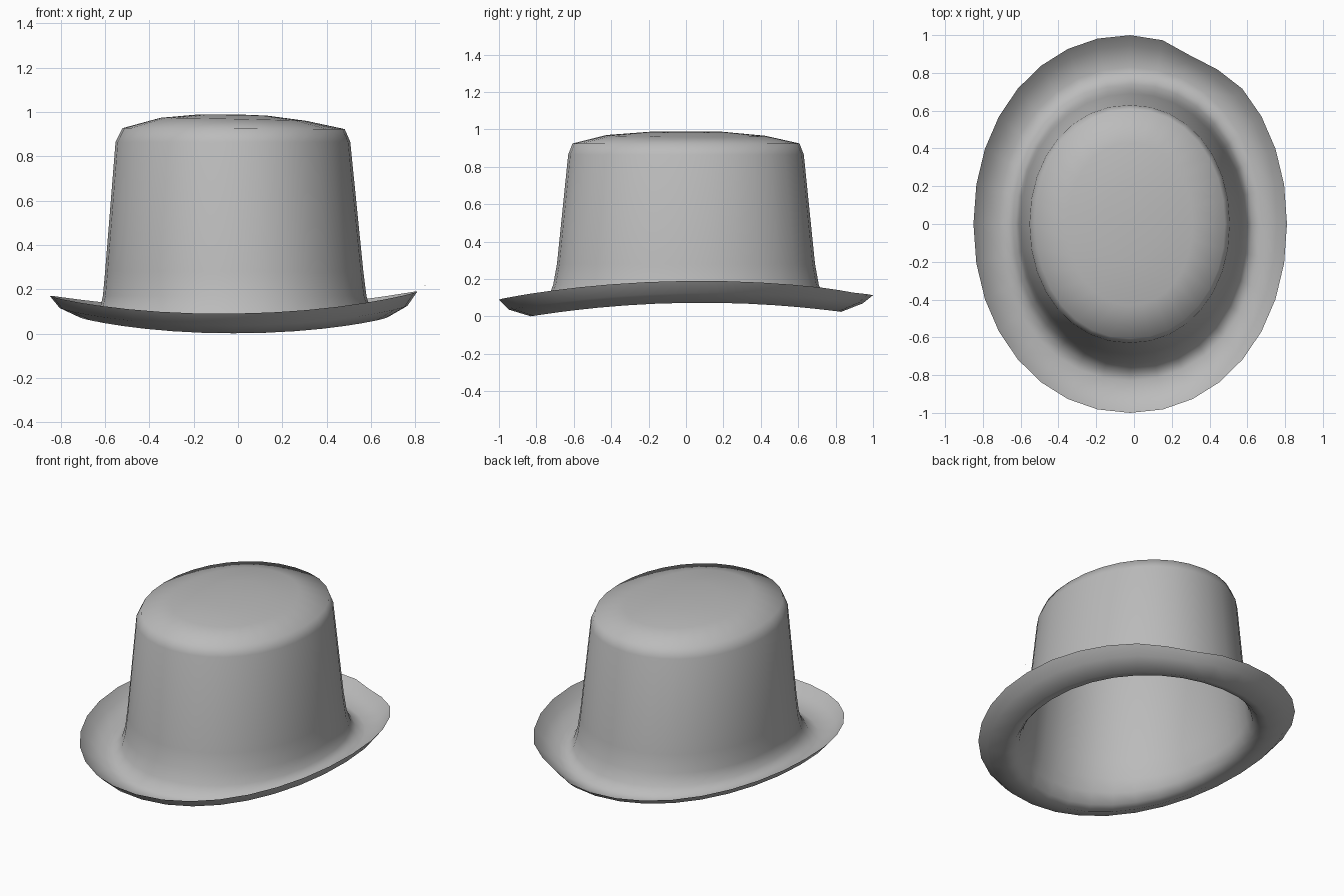
import bpy, bmesh, math
from math import sin, cos, pi

cube = bpy.data.objects.get("Cube")
if cube:
    bpy.data.objects.remove(cube, do_unlink=True)

SEGMENTS = 32


def make_material(name, value):
    mat = bpy.data.materials.new(name)
    mat.use_nodes = True
    colour = (value, value, value, 1)
    mat.diffuse_color = colour
    mat.node_tree.nodes["Principled BSDF"].inputs["Base Color"].default_value = colour
    return mat


felt = make_material("grey felt", 0.5)


def add_object(name, bm):
    mesh = bpy.data.meshes.new(name)
    bm.to_mesh(mesh)
    bm.free()
    mesh.materials.append(felt)
    obj = bpy.data.objects.new(name, mesh)
    bpy.context.collection.objects.link(obj)
    return obj


def rounded(v, power):
    return math.copysign(abs(v) ** power, v)


def ring(bm, rx, ry, z, droop=0, tilt_x=0, tilt_y=0, cx=-0.02, dent=0):
    """Oval of vertices that sinks toward front and back and may lean."""
    verts = []
    for i in range(SEGMENTS):
        a = 2 * pi * i / SEGMENTS
        u, v = rounded(cos(a), 0.96), rounded(sin(a), 0.96)
        k = 1 - dent * math.exp(-((a - 1.13) / 0.2) ** 2)
        height = z - droop * v * v + tilt_x * u + tilt_y * v
        verts.append(bm.verts.new((cx + rx * u * k, ry * v * k, height)))
    return verts


# Hat shell: curled brim, rolled foot, tapering crown, softly domed top
bm = bmesh.new()
rings = [
    ring(bm, 0.83, 1.0, 0.18, 0.078, 0.01, 0.012, dent=0.04),
    ring(bm, 0.785, 0.945, 0.12, 0.067, 0.005, 0.017, dent=0.025),
    ring(bm, 0.695, 0.83, 0.073, 0.06, 0, 0.012),
    ring(bm, 0.645, 0.775, 0.078, 0.045, 0, 0.01),
    ring(bm, 0.612, 0.74, 0.105, 0.015, cx=-0.013),
    ring(bm, 0.595, 0.71, 0.17, cx=-0.015),
    ring(bm, 0.583, 0.69, 0.28, cx=-0.017),
    ring(bm, 0.53, 0.63, 0.865, cx=-0.023),
    ring(bm, 0.502, 0.607, 0.925, tilt_x=-0.002),
    ring(bm, 0.33, 0.43, 0.967, tilt_x=-0.007, tilt_y=-0.002),
    ring(bm, 0.15, 0.2, 0.987, tilt_x=-0.003),
]
for low, high in zip(rings, rings[1:]):
    for i in range(SEGMENTS):
        j = (i + 1) % SEGMENTS
        bm.faces.new((low[i], low[j], high[j], high[i]))
peak = bm.verts.new((-0.02, 0, 0.99))
for i in range(SEGMENTS):
    bm.faces.new((rings[-1][i], rings[-1][(i + 1) % SEGMENTS], peak))
for face in bm.faces:
    face.smooth = True
add_object("hat_shell", bm)

# Tiny loose fleck beside the brim
bm = bmesh.new()
fleck = [bm.verts.new((x, 0.03, z)) for x, z in ((0.842, 0.215), (0.846, 0.215), (0.844, 0.219))]
bm.faces.new(fleck)
add_object("loose_fleck", bm)
